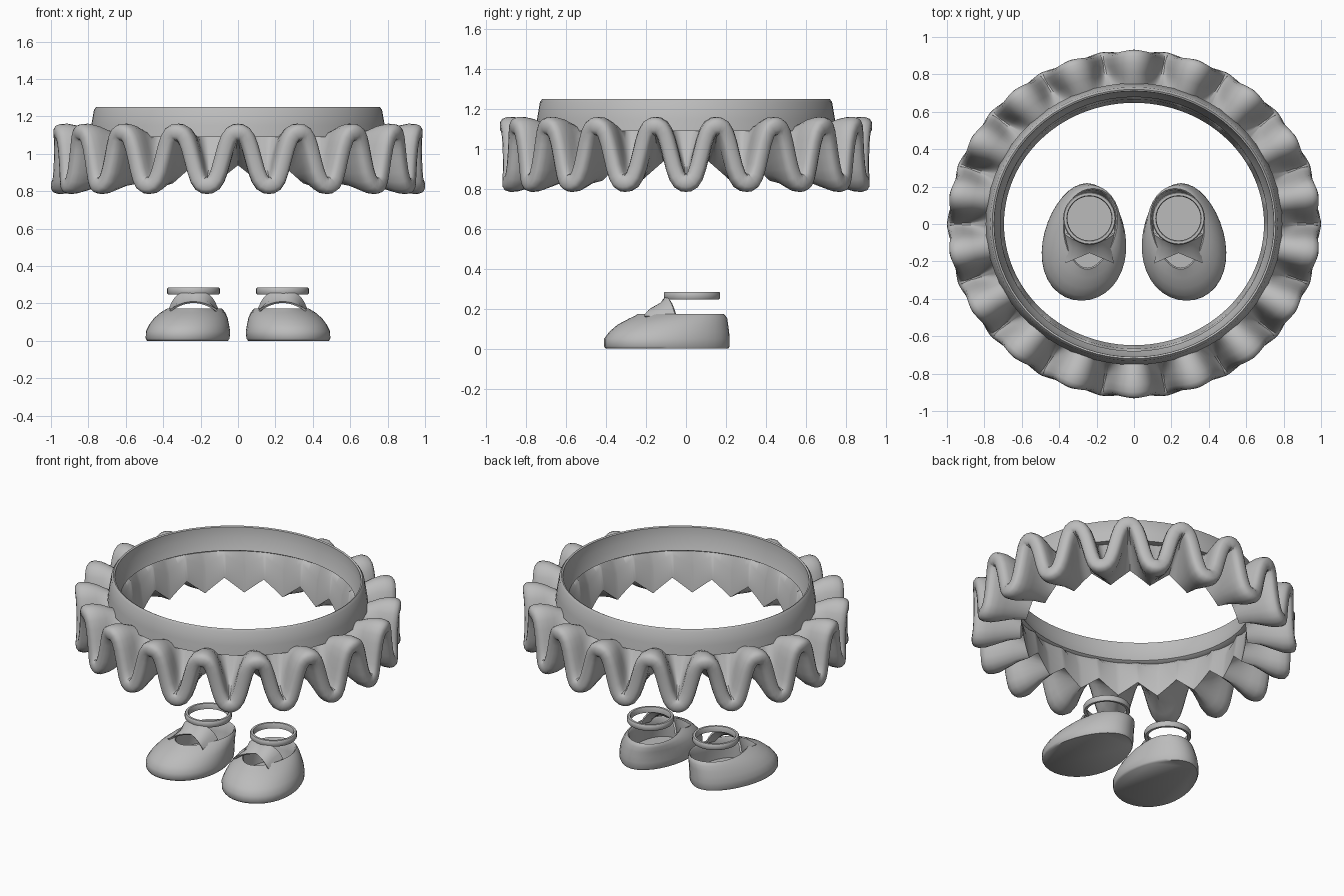
import bpy, bmesh, math
from mathutils import Vector

if "Cube" in bpy.data.objects:
    bpy.data.objects.remove(bpy.data.objects["Cube"])

grey = bpy.data.materials.new("plain grey")
grey.diffuse_color = (0.5, 0.5, 0.5, 1)
grey.use_nodes = True
grey.node_tree.nodes["Principled BSDF"].inputs["Base Color"].default_value = grey.diffuse_color

WAVES, STEPS = 18, 20      # folds round the skirt, samples per fold
DEPTH = 0.932              # front-to-back squash of the skirt


def loft(name, rings, wrap=False, caps=False, angle=40):
    """Join closed rings of points into one smooth surface."""
    bm = bmesh.new()
    rows = [[bm.verts.new(p) for p in ring] for ring in rings]
    n = len(rows[0])
    for i in range(len(rows) if wrap else len(rows) - 1):
        a, b = rows[i], rows[(i + 1) % len(rows)]
        for j in range(n):
            k = (j + 1) % n
            bm.faces.new((a[j], a[k], b[k], b[j]))
    if caps:
        bm.faces.new(rows[0])
        bm.faces.new(rows[-1])
    bmesh.ops.recalc_face_normals(bm, faces=bm.faces)
    mesh = bpy.data.meshes.new(name)
    bm.to_mesh(mesh)
    bm.free()
    mesh.materials.append(grey)
    obj = bpy.data.objects.new(name, mesh)
    bpy.context.collection.objects.link(obj)
    bpy.ops.object.select_all(action='DESELECT')
    obj.select_set(True)
    bpy.context.view_layer.objects.active = obj
    bpy.ops.object.shade_smooth_by_angle(angle=math.radians(angle))
    return obj


def lathe(name, profile, centre=(0, 0), squash=1.0, n=64):
    """Closed (radius, z) profile turned round the vertical axis."""
    rings = [[(centre[0] + r * math.cos(2 * math.pi * j / n),
               centre[1] + r * squash * math.sin(2 * math.pi * j / n), z)
              for j in range(n)] for r, z in profile]
    return loft(name, rings, wrap=True)


# Waistband
lathe("waistband", [(0.793, 1.09), (0.785, 1.15), (0.77, 1.235), (0.758, 1.25),
                    (0.748, 1.245), (0.745, 1.18), (0.715, 1.105), (0.74, 1.09)],
      squash=0.95, n=72)


# Ruffled skirt: a thick wavy sheet with a rounded outer rim
SQUARE = 1.4


def wave(t):
    return math.sin(SQUARE * math.cos(t)) / math.sin(SQUARE)


def zigzag(t):
    return 2 / math.pi * math.asin(max(-1, min(1, math.cos(t))))


def ruffle_point(r, t, offset, blend, base, swing):
    """Point on the sheet: blend mixes the full outer wave with a calm inner edge."""
    slope = (wave(t + 0.01) - wave(t - 0.01)) / 0.02 * 0.142 / (0.97 / WAVES)
    length = math.hypot(1, slope)
    z_outer = 0.972 + 0.142 * wave(t) + offset / length
    z = blend * z_outer + (1 - blend) * (base + swing * zigzag(t))
    theta = t / WAVES - blend * offset * slope / length / 0.97 - math.pi / 2
    if r > 0.9:                                  # rim pulls in on the steep walls
        r -= 0.012 * math.sin(t) ** 2
    return (r * math.cos(theta), r * DEPTH * math.sin(theta), z)


H = 0.047
# radius, sheet offset, blend to outer wave, calm height, calm swing
stations = [(0.75, 0, 0.0, 1.105, 0.0), (0.81, H, 0.45, 1.09, 0.01),
            (0.87, H, 0.82, 1.09, 0.01), (0.925, H, 1.0, 0, 0),
            (0.965, H * 0.96, 1.0, 0, 0), (0.987, H * 0.78, 1.0, 0, 0),
            (0.998, H * 0.45, 1.0, 0, 0), (1.0, 0, 1.0, 0, 0),
            (0.998, -H * 0.45, 1.0, 0, 0), (0.987, -H * 0.78, 1.0, 0, 0),
            (0.96, -H * 0.96, 1.0, 0, 0), (0.92, -H, 0.95, 0.9, 0.04),
            (0.86, -H, 0.7, 0.9, 0.05), (0.78, -H, 0.33, 0.9, 0.05),
            (0.695, 0, 0.0, 0.89, 0.048), (0.715, 0, 0.0, 1.045, 0.04)]
total = WAVES * STEPS
loft("ruffled_skirt",
     [[ruffle_point(s[0], 2 * math.pi * j / STEPS, *s[1:]) for j in range(total)]
      for s in stations], wrap=True, angle=60)


# Shoes
def egg(z, cx, cy, hx, hy, taper, n=36):
    """Egg outline: positive taper narrows the heel, negative narrows the toe."""
    pts = []
    for j in range(n):
        a = 2 * math.pi * j / n
        w = hx * (1 - taper * math.sin(a))
        pts.append((cx + w * math.cos(a) - 0.015 * math.sin(a), cy + hy * math.sin(a), z))
    return pts


def instep_strap(name, side):
    """Arched saddle from both rim sides up to the ankle ring, open over the toes."""
    rings = []
    for i in range(17):
        u = i / 8 - 1
        front = Vector((0.238 + 0.13 * u, -0.155 - 0.055 * abs(u), 0.21 - 0.045 * u * u))
        rear = Vector((0.238 + 0.132 * u, -0.105 + 0.05 * u * u, 0.262 - 0.09 * u ** 4))
        waist = front.lerp(rear, 0.5)
        waist.x -= 0.015 * u
        waist += Vector((0, 0.008, -0.004))
        inward = Vector((-0.008 * u, 0.008, -0.008))
        pts = (front, waist, rear, rear + inward, waist + inward, front + inward)
        rings.append([(side * p.x, p.y, p.z) for p in pts])
    loft(name, rings, caps=True, angle=45)


# height, centre x, centre y, half width, half length, taper
shoe_levels = [(0.0, 0.268, -0.095, 0.214, 0.307, 0.14),
               (0.012, 0.267, -0.096, 0.222, 0.314, 0.14),
               (0.05, 0.265, -0.096, 0.223, 0.314, 0.14),
               (0.085, 0.26, -0.084, 0.212, 0.3, 0.12),
               (0.12, 0.251, -0.066, 0.196, 0.277, 0.09),
               (0.15, 0.241, -0.04, 0.174, 0.247, 0.02),
               (0.166, 0.236, -0.028, 0.154, 0.226, -0.08),
               (0.173, 0.235, -0.026, 0.143, 0.216, -0.16),
               (0.165, 0.235, -0.026, 0.135, 0.208, -0.16),
               (0.10, 0.238, -0.03, 0.14, 0.205, -0.05),
               (0.03, 0.245, -0.04, 0.14, 0.20, 0.0)]
ankle_ring = [(0.118, 0.25), (0.136, 0.247), (0.141, 0.255), (0.141, 0.278),
              (0.136, 0.285), (0.122, 0.285), (0.118, 0.278)]

for side, label in ((-1, "left"), (1, "right")):
    rings = [[(side * x, y, z) for x, y, z in egg(*lv)] for lv in shoe_levels]
    loft(label + "_shoe", rings, caps=True, angle=60)
    lathe(label + "_ankle_ring", ankle_ring, (side * 0.238, 0.03), 1.0, 32)
    instep_strap(label + "_instep_strap", side)
